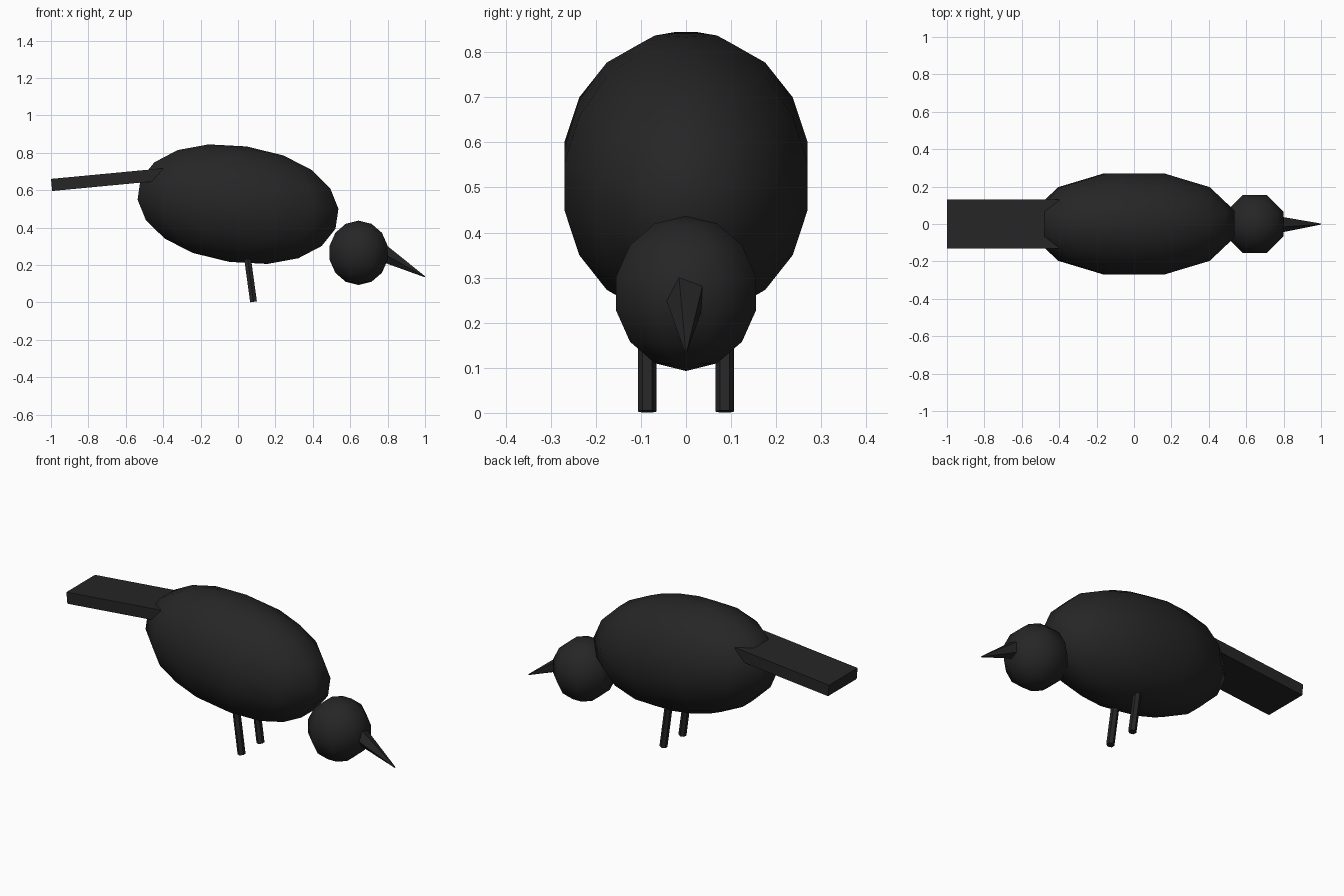
import bpy, bmesh, math
from mathutils import Matrix, Vector

if "Cube" in bpy.data.objects:
    bpy.data.objects.remove(bpy.data.objects["Cube"])

black = bpy.data.materials.new("matte_black")
black.diffuse_color = (0.019, 0.019, 0.019, 1)
black.use_nodes = True
black.node_tree.nodes["Principled BSDF"].inputs["Base Color"].default_value = black.diffuse_color


def finish(name, bm, smooth=None):
    bmesh.ops.recalc_face_normals(bm, faces=bm.faces)
    me = bpy.data.meshes.new(name)
    bm.to_mesh(me)
    bm.free()
    me.materials.append(black)
    ob = bpy.data.objects.new(name, me)
    bpy.context.collection.objects.link(ob)
    if smooth:
        bpy.ops.object.select_all(action='DESELECT')
        ob.select_set(True)
        bpy.context.view_layer.objects.active = ob
        bpy.ops.object.shade_smooth_by_angle(angle=math.radians(smooth))
    return ob


def ball(segments, rings):
    """Unit ball with flat sides facing the axes."""
    bm = bmesh.new()
    bmesh.ops.create_uvsphere(bm, u_segments=segments, v_segments=rings, radius=1)
    bmesh.ops.rotate(bm, verts=bm.verts, matrix=Matrix.Rotation(math.pi / segments, 3, 'Z'))
    return bm


def cone(name, start, end, r1, r2, sides, turn=0.0, smooth=None):
    """Tapered rod between two points; the cross-section starts from the y axis."""
    start, end = Vector(start), Vector(end)
    axis = (end - start).normalized()
    side = Vector((0, 1, 0))
    up = axis.cross(side).normalized()
    bm = bmesh.new()
    loops = []
    for p, r in ((start, r1), (end, r2)):
        loops.append([bm.verts.new(p + r * (math.cos(a) * side + math.sin(a) * up))
                      for a in (turn + math.tau * i / sides for i in range(sides))])
    for i in range(sides):
        j = (i + 1) % sides
        bm.faces.new((loops[0][i], loops[0][j], loops[1][j], loops[1][i]))
    for loop in loops:
        bm.faces.new(loop)
    return finish(name, bm, smooth)


# body: slightly boxy egg, tilted nose-down
bm = ball(12, 9)
for v in bm.verts:
    v.co.x = math.copysign(abs(v.co.x) ** 0.92, v.co.x) * 0.56
    v.co.y *= 0.283
    v.co.z *= 0.312
bmesh.ops.rotate(bm, verts=bm.verts, matrix=Matrix.Rotation(math.radians(8.4), 3, 'Y'))
bmesh.ops.translate(bm, verts=bm.verts, vec=(0, 0, 0.525))
finish("body", bm, 60)

# head
bm = ball(8, 7)
bmesh.ops.scale(bm, verts=bm.verts, vec=(0.172, 0.172, 0.172))
bmesh.ops.translate(bm, verts=bm.verts, vec=(0.645, 0, 0.265))
finish("head", bm, 60)

# beak
cone("beak", (0.775, 0, 0.263), (0.999, 0, 0.137), 0.048, 0.003, 5, math.radians(-35), 30)

# legs
for label, s in (("left", 1), ("right", -1)):
    cone(label + "_leg", (0.042, s * 0.086, 0.30), (0.083, s * 0.086, 0.003),
         0.021, 0.021, 6, 0, 30)

# tail: flat slab rising into the body
bm = bmesh.new()
bmesh.ops.create_cube(bm, size=1)
bmesh.ops.scale(bm, verts=bm.verts, vec=(0.60, 0.26, 0.065))
bmesh.ops.rotate(bm, verts=bm.verts, matrix=Matrix.Rotation(math.radians(-5.4), 3, 'Y'))
bmesh.ops.translate(bm, verts=bm.verts, vec=(-0.698, 0, 0.656))
finish("tail", bm)
